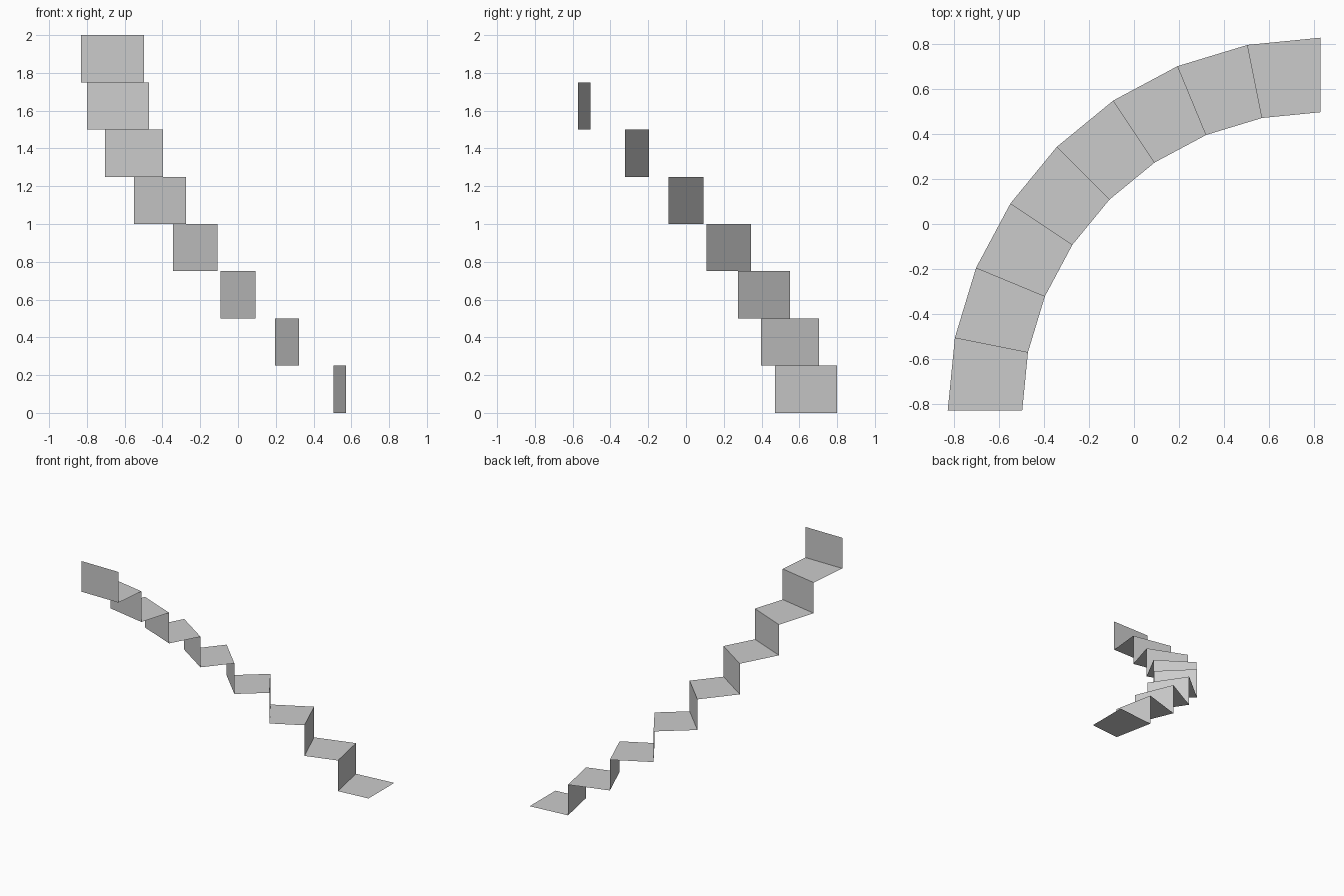
import bpy
import bmesh
from math import cos, sin, radians
from mathutils import Vector

cube = bpy.data.objects.get("Cube")
if cube:
    bpy.data.objects.remove(cube, do_unlink=True)

STEPS = 8
RISE = 0.25
TURN = 90 / STEPS
INNER, OUTER = 1.328, 1.66
CENTRE = Vector((0.83, -0.83, 0))

# Single plain colour
grey = bpy.data.materials.new("plain grey")
grey.use_nodes = True
colour = (0.6, 0.6, 0.6, 1)
grey.diffuse_color = colour
grey.node_tree.nodes["Principled BSDF"].inputs["Base Color"].default_value = colour


def edge(bm, step, level):
    """Inner and outer corner of a radial step edge."""
    a = radians(90 + TURN * step)
    ray = Vector((cos(a), sin(a), 0))
    lift = Vector((0, 0, RISE * level))
    return [bm.verts.new(CENTRE + ray * r + lift) for r in (INNER, OUTER)]


# Folded ribbon: each step is a flat tread followed by an upright riser
bm = bmesh.new()
front = edge(bm, 0, 0)
for i in range(STEPS):
    back = edge(bm, i + 1, i)
    top = edge(bm, i + 1, i + 1)
    for a, b in ((front, back), (back, top)):
        bm.faces.new((a[0], a[1], b[1], b[0]))
    front = top
bm.normal_update()

mesh = bpy.data.meshes.new("curved_stairs")
bm.to_mesh(mesh)
bm.free()
mesh.materials.append(grey)
stairs = bpy.data.objects.new("curved_stairs", mesh)
bpy.context.collection.objects.link(stairs)
